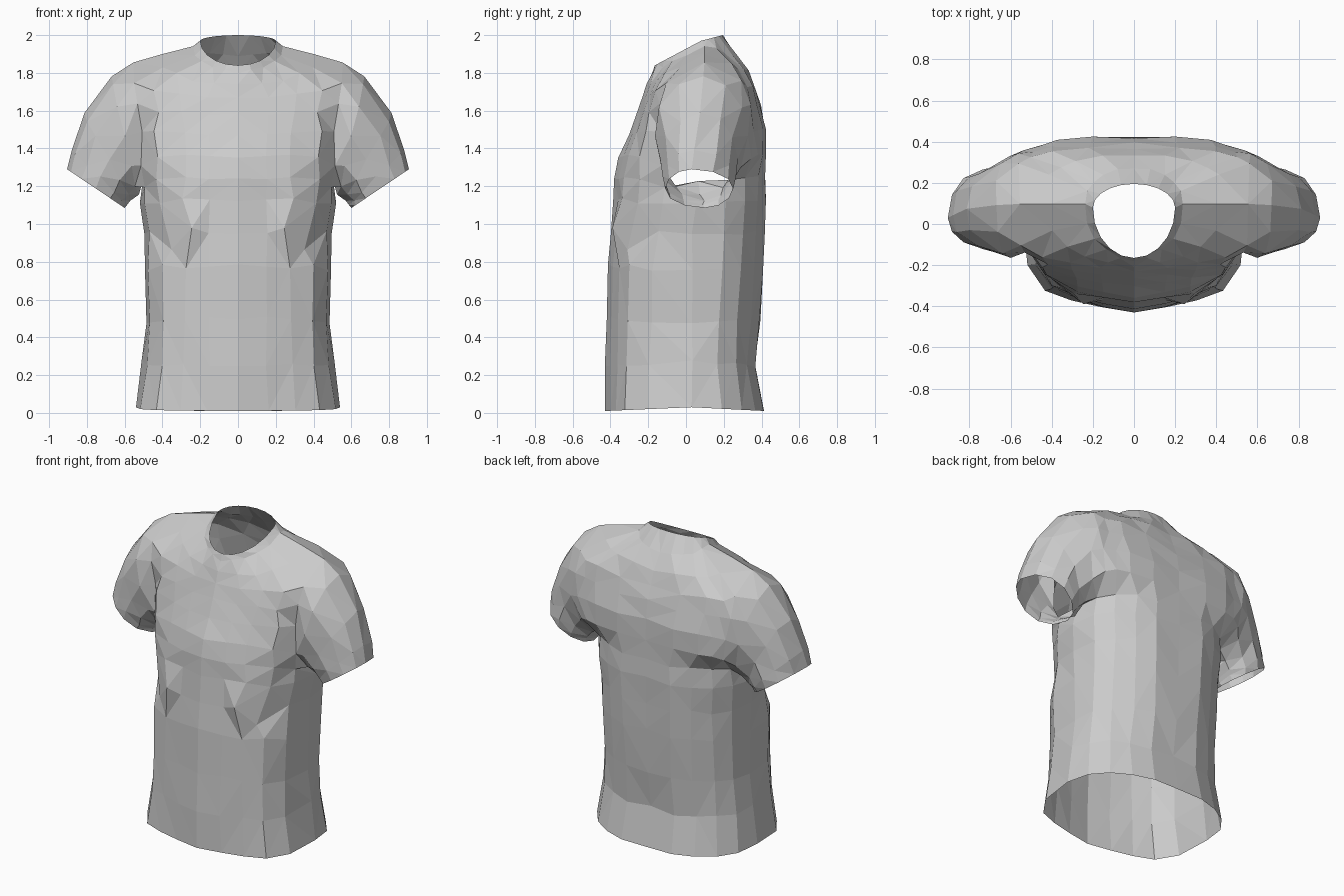
import bpy
import bmesh
import math
import random
from mathutils import Vector

cube = bpy.data.objects.get("Cube")
if cube:
    bpy.data.objects.remove(cube, do_unlink=True)
rng = random.Random(4)

# Grey cloth
cloth = bpy.data.materials.new("grey_cloth")
cloth.use_nodes = True
GREY = (0.6, 0.6, 0.6, 1)
cloth.diffuse_color = GREY
cloth.node_tree.nodes["Principled BSDF"].inputs["Base Color"].default_value = GREY

# Half outlines of the torso, front centre round to back centre (share of width, share of depth)
FRONT = [(0, -1), (.3, -.94), (.56, -.88), (.8, -.79), (.96, -.52), (1, 0)]
WAIST = FRONT + [(.95, .42), (.8, .69), (.59, .87), (.34, .98), (0, .98)]
CHEST = FRONT + [(1.03, .76), (.92, .87), (.74, .95), (.4, 1.01), (0, .99)]
COLS = len(CHEST)
SIDE = 5

# Torso rows: width, front y, side y, back y, front z, side z, back z, roundness
ROWS = [
    (.54, -.43, .03, .42, .01, .03, .01, .1),
    (.505, -.425, .03, .375, .25, .27, .25, .15),
    (.49, -.42, .03, .395, .5, .48, .5, .2),
    (.495, -.41, .03, .42, .78, .75, .78, .15),
    (.5, -.395, .03, .425, .96, .94, .96, 0),
    (.515, -.39, .05, .425, 1.13, 1.1, 1.13, 0),
    (.5, -.385, .07, .425, 1.25, 1.22, 1.25, 0),
    (.5, -.36, .08, .425, 1.36, 1.35, 1.36, 0),
    (.5, -.305, .08, .42, 1.48, 1.5, 1.5, 0),
    (.53, -.265, .09, .395, 1.58, 1.68, 1.62, 0),
    (.55, -.235, .1, .37, 1.66, 1.845, 1.71, .1),
    (.41, -.205, .1, .335, 1.74, 1.905, 1.8, .4),
    (.235, -.175, .095, .27, 1.8, 1.94, 1.9, .8),
    (.2, -.165, .08, .195, 1.84, 1.97, 2, 1),
]
ARM_LOW, ARM_TOP = 6, 10

# Cloth folds: (row, column) pushed by an offset
FOLDS = {
    (4, 2): (-.03, -.04, .03), (4, 3): (-.05, 0, -.08), (4, 4): (-.01, .05, 0),
    (5, 3): (0, .04, -.02), (5, 4): (0, .06, 0), (6, 3): (.03, .04, 0),
    (6, 4): (.02, .05, -.03), (7, 3): (.03, .02, 0), (7, 4): (.03, .02, -.04),
    (8, 3): (.04, .01, .02), (8, 4): (.03, -.01, 0), (8, 6): (.02, .02, 0),
    (9, 4): (.02, -.04, 0), (9, 6): (.02, .02, 0), (10, 4): (.02, -.04, -.01),
}

# Sleeve rings: top point, bottom point, front y, back y
SLEEVE = [
    ((.675, .09, 1.775), (.53, .08, 1.15), -.17, .32),
    ((.81, .08, 1.58), (.565, .09, 1.12), -.14, .275),
    ((.875, .045, 1.39), (.59, .09, 1.1), -.12, .26),
    ((.905, .03, 1.29), (.6, .1, 1.085), -.11, .25),
]

bm = bmesh.new()


def torso_point(row, col):
    w, yf, ys, yb, zf, zs, zb, rnd = ROWS[row]
    ox, oy = (CHEST if row > ARM_LOW else WAIST)[col]
    a = math.pi * col / (COLS - 1)
    px = ox * (1 - rnd) + math.sin(a) * rnd
    py = oy * (1 - rnd) - math.cos(a) * rnd
    end_y, end_z = (yf, zf) if py < 0 else (yb, zb)
    p = Vector((px * w, ys + (end_y - ys) * abs(py), zs + (end_z - zs) * abs(py)))
    p += Vector(FOLDS.get((row, col), (0, 0, 0)))
    if 0 < row < len(ROWS) - 1:
        p += Vector((rng.uniform(-1, 1), rng.uniform(-1, 1), rng.uniform(-2, 2))) * .006
    if col in (0, COLS - 1):
        p.x = 0
    return p


# Torso half with an open armhole
grid = {}
for r in range(len(ROWS)):
    for c in range(COLS):
        if not (ARM_LOW < r < ARM_TOP and c == SIDE):
            grid[r, c] = bm.verts.new(torso_point(r, c))
for r in range(len(ROWS) - 1):
    for c in range(COLS - 1):
        if not (ARM_LOW <= r < ARM_TOP and c in (SIDE - 1, SIDE)):
            bm.faces.new([grid[r, c], grid[r, c + 1], grid[r + 1, c + 1], grid[r + 1, c]])

# Armhole loop: along the bottom, up the back, over the top and down the front
inner = range(ARM_LOW + 1, ARM_TOP)
keys = [(ARM_LOW, c) for c in (SIDE - 1, SIDE, SIDE + 1)]
keys += [(r, SIDE + 1) for r in inner]
keys += [(ARM_TOP, c) for c in (SIDE + 1, SIDE, SIDE - 1)]
keys += [(r, SIDE - 1) for r in reversed(inner)]
loop = [grid[k] for k in keys]
n = len(loop)

# Sleeve rings stitched on from the armhole
for i, (top, bottom, yf, yb) in enumerate(SLEEVE):
    top, bottom = Vector(top), Vector(bottom)
    ring = []
    for k in range(n):
        a = math.tau * (k - 1) / n - math.pi / 2
        p = (top + bottom) / 2 + (top - bottom) / 2 * math.sin(a)
        p.y += (yb - yf) / 2 * math.cos(a) + ((yf + yb) / 2 - p.y) * abs(math.cos(a))
        if i < len(SLEEVE) - 1:
            p += Vector([rng.uniform(-1, 1) for _ in range(3)]) * .008
        ring.append(bm.verts.new(p))
    for k in range(n):
        j = (k + 1) % n
        bm.faces.new([loop[k], loop[j], ring[j], ring[k]])
    loop = ring

# Faceted triangles, then the other half
bmesh.ops.triangulate(bm, faces=bm.faces[:], quad_method='BEAUTY')
bmesh.ops.recalc_face_normals(bm, faces=bm.faces[:])
front = min(bm.faces, key=lambda f: f.calc_center_median().y)
if front.normal.y > 0:
    bmesh.ops.reverse_faces(bm, faces=bm.faces[:])
mesh = bpy.data.meshes.new("shirt")
bm.to_mesh(mesh)
bm.free()
mesh.materials.append(cloth)
shirt = bpy.data.objects.new("shirt", mesh)
bpy.context.collection.objects.link(shirt)
mirror = shirt.modifiers.new("other_half", 'MIRROR')
mirror.use_clip = True
mirror.merge_threshold = .001
